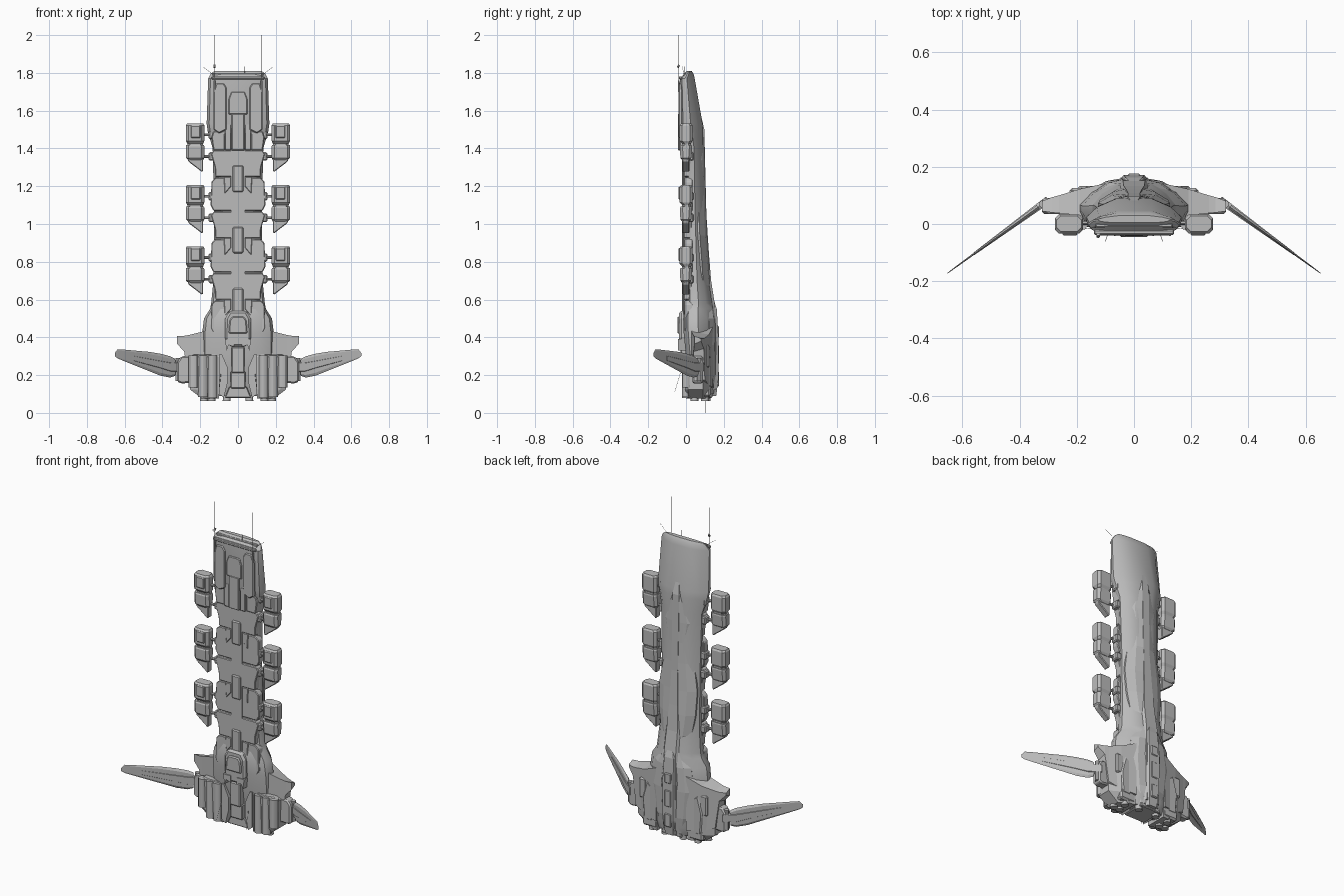
import bpy, bmesh, math
from mathutils import Vector

cube = bpy.data.objects.get("Cube")
if cube:
    bpy.data.objects.remove(cube, do_unlink=True)

grey = bpy.data.materials.new("hull grey")
grey.use_nodes = True
grey.diffuse_color = (0.5, 0.5, 0.5, 1)
grey.node_tree.nodes["Principled BSDF"].inputs["Base Color"].default_value = (0.5, 0.5, 0.5, 1)


def finish(name, bm, mirror=False, bevel=0.0, smooth=False):
    """Turn a bmesh into an object, optionally mirrored across x and bevelled."""
    bmesh.ops.recalc_face_normals(bm, faces=bm.faces)
    mesh = bpy.data.meshes.new(name)
    bm.to_mesh(mesh)
    bm.free()
    ob = bpy.data.objects.new(name, mesh)
    bpy.context.collection.objects.link(ob)
    mesh.materials.append(grey)
    if bevel:
        mod = ob.modifiers.new("bevel", 'BEVEL')
        mod.width, mod.segments, mod.limit_method = bevel, 1, 'ANGLE'
    if mirror:
        mod = ob.modifiers.new("mirror", 'MIRROR')
        mod.use_mirror_merge = False
    if smooth:
        bpy.ops.object.select_all(action='DESELECT')
        ob.select_set(True)
        bpy.context.view_layer.objects.active = ob
        bpy.ops.object.shade_smooth_by_angle(angle=math.radians(30))
    return ob


def loft(name, rings, **kw):
    """Skin a list of equal-length rings and cap both ends."""
    bm = bmesh.new()
    rows = [[bm.verts.new(p) for p in ring] for ring in rings]
    n = len(rows[0])
    for a, b in zip(rows, rows[1:]):
        for i in range(n):
            bm.faces.new((a[i], a[(i + 1) % n], b[(i + 1) % n], b[i]))
    bm.faces.new(rows[0])
    bm.faces.new(rows[-1])
    return finish(name, bm, **kw)


def plate(name, outline, y0, y1, **kw):
    """Extrude an (x, z) outline from y0 to y1."""
    return loft(name, [[(x, y, z) for x, z in outline] for y in (y0, y1)], **kw)


def box(name, x, y, z, **kw):
    """Box from (min, max) pairs."""
    return plate(name, [(x[0], z[0]), (x[1], z[0]), (x[1], z[1]), (x[0], z[1])], *y, **kw)


def rod(name, a, b, r, r2=None, sides=8, **kw):
    a, b = Vector(a), Vector(b)
    d = (b - a).normalized()
    u = d.orthogonal().normalized()
    v = d.cross(u)
    ang = [2 * math.pi * (i + 0.5) / sides for i in range(sides)]
    return loft(name, [[p + (u * math.cos(t) + v * math.sin(t)) * q for t in ang]
                       for p, q in ((a, r), (b, r if r2 is None else r2))], **kw)


def section(z, w, f, b, profile):
    """Symmetric cross-section: half-width w, front y f, back y b."""
    half = [(x * w, f + t * (b - f), z) for x, t in profile]
    return half + [(-x, y, zz) for x, y, zz in reversed(half)]


# Main hull
HULL = [(0.62, 0), (0.92, 0.15), (1, 0.35), (1, 0.48), (0.78, 0.76), (0.38, 1)]
rows = [(1.81, .125, .005, .03), (1.795, .145, -.01, .04), (1.77, .158, -.033, .046),
        (1.53, .166, -.034, .088), (1.49, .16, -.024, .09), (1.40, .134, -.002, .091),
        (1.05, .126, .002, .098), (0.70, .130, .002, .120), (0.58, .142, 0, .138),
        (0.55, .148, -.008, .142), (0.50, .18, -.015, .148), (0.42, .19, -.012, .15),
        (0.30, .19, .0, .15), (0.14, .17, .02, .146), (0.09, .13, .04, .135)]
loft("hull", [section(*r, HULL) for r in rows], smooth=True)

# Spine ridge along the back
RIDGE = [(1, 0), (0.85, 0.55), (0.55, 1)]
loft("spine", [section(*r, RIDGE) for r in [
    (1.60, .015, .04, .074), (1.50, .04, .05, .097), (1.05, .038, .06, .108),
    (0.85, .05, .07, .121), (0.70, .065, .08, .133), (0.58, .07, .09, .152),
    (0.40, .085, .1, .163), (0.12, .075, .09, .157)]])
loft("tail_spine", [section(*r, RIDGE) for r in [
    (.59, .03, .11, .15), (.55, .055, .11, .163), (.40, .065, .11, .172),
    (.18, .06, .11, .172), (.09, .045, .1, .16)]])
for z0, z1 in ((.14, .22), (.26, .36), (.40, .46)):
    box("tail_hatch", (-.022, .022), (.15, .176), (z0, z1), bevel=.005)

# Scalloped back armour either side of the spine
loft("flank_armour", [[(.02, y - .04, z), (.02, y, z), (w * .62, y - .012, z), (w, y - .04, z),
                       (w, y - .05, z)] for z, w, y in (
    (1.56, .03, .082), (1.46, .075, .098), (1.34, .11, .1), (1.22, .085, .103), (1.10, .1, .106),
    (.94, .125, .113), (.80, .12, .124), (.68, .1, .132), (.60, .05, .143))], mirror=True)
loft("tail_armour", [[(.04, y - .04, z), (.04, y, z), (w * .7, y - .01, z), (w, y - .035, z),
                      (w, y - .05, z)] for z, w, y in (
    (.60, .06, .14), (.50, .12, .155), (.36, .14, .16), (.20, .12, .158), (.10, .09, .146))], mirror=True)

# Bow: brow, side cheeks and front panels
box("bow_slot", (-.135, .135), (-.012, .002), (1.775, 1.80), bevel=.004)
box("bow_lip", (-.14, .14), (-.038, -.02), (1.765, 1.782), bevel=.004)
plate("bow_cheek", [(.06, 1.72), (.075, 1.745), (.115, 1.745), (.13, 1.70), (.13, 1.5), (.10, 1.48),
                    (.06, 1.5)], -.04, 0, mirror=True, bevel=.005)
plate("bow_center", [(-.05, 1.58), (-.05, 1.66), (-.035, 1.70), (.035, 1.70), (.05, 1.66), (.05, 1.58)],
      -.04, 0, bevel=.004)
box("bow_channel", (-.034, .034), (-.042, 0), (1.39, 1.585), bevel=.004)
box("bow_rail", (.036, .07), (-.034, 0), (1.39, 1.53), mirror=True, bevel=.004)
plate("bow_chin", [(.07, 1.39), (.07, 1.49), (.13, 1.49), (.14, 1.46), (.13, 1.39)], -.022, .03,
      mirror=True, bevel=.004)


def pod_ring(z, x0, x1, f, b, c=.014, tilt=0.0):
    """Rectangle with chamfered corners; tilt lowers its outer side."""
    pts = [(x0, f + c), (x0 + c, f), (x1 - c, f), (x1, f + c), (x1, b - c), (x1 - c, b), (x0 + c, b), (x0, b - c)]
    return [(x, y, z - tilt * (x - x0) / (x1 - x0)) for x, y in pts]


# Three repeating modules: front armour, keel box, pods
for i in range(3):
    dz = -.325 * i
    n = i + 1

    def sh(pts):
        return [(x, z + dz) for x, z in pts]

    plate(f"armour_lower_{n}", sh([(.03, 1.39), (.13, 1.39), (.142, 1.37), (.122, 1.30), (.12, 1.25),
                                   (.03, 1.25)]), -.012, .03, mirror=True, bevel=.004)
    plate(f"armour_upper_{n}", sh([(.03, 1.245), (.12, 1.245), (.14, 1.225), (.145, 1.10), (.13, 1.07),
                                   (.03, 1.07)]), -.008, .035, mirror=True, bevel=.004)
    box(f"keel_plate_{n}", (-.036, .036), (-.014, .03), (1.07 + dz, 1.40 + dz))
    box(f"keel_box_{n}", (-.028, .028), (-.022, .03), (1.17 + dz, 1.31 + dz), bevel=.006)
    plate(f"keel_step_{n}", sh([(.036, 1.20), (.036, 1.25), (.075, 1.25), (.07, 1.16)]), -.013, 0,
          mirror=True, bevel=.003)
    # Pod: chamfered head, recessed collar, body and slanted tail
    loft(f"pod_head_{n}", [pod_ring(z + dz, *r) for z, r in (
        (1.532, (.184, .27, -.026, .028)), (1.522, (.178, .276, -.034, .034)),
        (1.44, (.178, .276, -.034, .034)), (1.425, (.184, .268, -.02, .026)),
        (1.405, (.184, .268, -.02, .026)))], mirror=True)
    box(f"pod_hatch_{n}", (.198, .25), (-.041, -.03), (1.455 + dz, 1.522 + dz), mirror=True, bevel=.005)
    loft(f"pod_body_{n}", [pod_ring(z + dz, *r) for z, r in (
        (1.418, (.18, .275, -.028, .03)), (1.41, (.178, .275, -.032, .032)),
        (1.35, (.178, .275, -.03, .028)), (1.338, (.184, .262, -.02, .02)))], mirror=True)
    plate(f"pod_tail_{n}", sh([(.184, 1.35), (.268, 1.35), (.262, 1.33), (.19, 1.275), (.184, 1.285)]),
          -.02, .018, mirror=True, bevel=.004)
    for z in (1.472, 1.358):
        rod(f"pod_strut_{n}", (.11, .005, z + dz), (.185, .005, z + dz), .008, mirror=True)
        box(f"strut_base_{n}", (.10, .155), (-.006, .04), (z - .022 + dz, z + .022 + dz),
            mirror=True, bevel=.006)

# Stern front: raised neck cowl and its hood
plate("neck_cowl", [(-.07, .39), (-.068, .50), (-.045, .54), (.045, .54), (.068, .50), (.07, .39),
                    (.04, .35), (-.04, .35)], -.036, .03, bevel=.012)
plate("neck_hood", [(-.05, .42), (-.045, .49), (-.03, .51), (.03, .51), (.045, .49), (.05, .42)],
      -.046, 0, bevel=.006)
plate("neck_claw", [(.02, .39), (.07, .39), (.06, .33), (.05, .36), (.02, .35)], -.042, .02, mirror=True)

# Stern channel between the engine blocks
plate("channel_wall", [(.055, .24), (.085, .31), (.10, .31), (.10, .10), (.075, .08), (.055, .16)],
      -.012, .06, mirror=True)
box("channel_keel", (-.034, .034), (-.03, .05), (.21, .35), bevel=.006)
box("channel_block", (-.04, .04), (-.018, .05), (.13, .22), bevel=.005)
plate("stern_vent", [(-.07, .08), (-.045, .14), (.045, .14), (.07, .08)], .0, .14, bevel=.004)

# Engine blocks, housings and nozzles
loft("engine_block", [[(.10, .0, z), (.14, f, z), (w - .03, f, z), (w, .01, z), (w, .09, z),
                       (w - .06, .125, z), (.10, .13, z)] for z, w, f in (
    (.075, .19, .01), (.125, .255, -.005), (.295, .26, -.01), (.31, .23, .0))], mirror=True)
for x, z0 in ((.135, .08), (.185, .085), (.235, .135)):
    rod("engine_housing", (x, .005, z0), (x, .005, .305), .026, sides=12, mirror=True, smooth=True)
for x, y in ((.14, .045), (.18, .045), (.15, .1), (.06, .11)):
    rod("nozzle", (x, y, .12), (x, y, .064), .017, .021, sides=12, mirror=True, smooth=True)
box("stern_skirt", (.10, .20), (.06, .13), (.085, .15), mirror=True, bevel=.01)

# Shoulders sweeping out to the wing roots
loft("shoulder", [[(x, yf, z0), (x, yf, z1), (x, yb, z1 - .015), (x, yb, z0 + .015)]
                  for x, z0, z1, yf, yb in ((.10, .12, .47, .02, .142), (.19, .13, .43, .03, .122),
                                            (.262, .16, .412, .038, .1), (.285, .325, .408, .04, .094),
                                            (.322, .365, .408, .045, .08))], mirror=True)
box("shoulder_block", (.175, .225), (.08, .125), (.24, .36), mirror=True, bevel=.008)
plate("shoulder_pad", [(.13, .12), (.13, .33), (.17, .36), (.2, .25), (.19, .12)], .10, .132,
      mirror=True, bevel=.01)
plate("wing_root", [(.25, .16), (.25, .30), (.30, .30), (.322, .27), (.322, .165), (.30, .155)],
      .035, .09, mirror=True, bevel=.008)


def wing(name, rows, **kw):
    """Flat-faced blade angled forward; rows are x, low z, high z, thickness."""
    rings = []
    for x, z0, z1, t in rows:
        y = .085 - .73 * (x - .30)
        e = .12 * (z1 - z0)
        dx, dy = .5 * t, .7 * t
        rings.append([(x, y, z0), (x + dx, y + dy, z0 + e), (x + dx, y + dy, z1 - e),
                      (x, y, z1), (x - dx, y - dy, z1 - e), (x - dx, y - dy, z0 + e)])
    loft(name, rings, mirror=True, **kw)


# Wings: blade, raised spar and hinge
wing("wing_blade", [(.335, .195, .287, .009), (.36, .187, .30, .009), (.41, .197, .313, .008),
                    (.47, .221, .323, .006), (.605, .275, .335, .003), (.637, .288, .337, .002),
                    (.652, .30, .318, .001)])
wing("wing_spar", [(.30, .215, .27, .015), (.36, .215, .27, .013), (.42, .235, .28, .0105),
                   (.56, .275, .305, .005)])
rod("wing_hinge", (.318, .07, .17), (.318, .07, .29), .014, mirror=True)

# Antennas and whiskers
rod("bow_antenna", (.125, -.04, 1.73), (.125, -.04, 2.0), .0012, sides=4, mirror=True)
rod("antenna_base", (.125, -.038, 1.70), (.125, -.038, 1.76), .005, mirror=True)
rod("antenna_node", (-.125, -.044, 1.828), (-.125, -.036, 1.842), .006)
rod("bow_whisker", (.13, -.01, 1.79), (.185, -.02, 1.832), .0008, sides=4, mirror=True)
rod("bow_pin", (.035, -.01, 1.78), (.035, -.01, 1.835), .0008, sides=4)
rod("stern_antenna", (-.18, .105, .12), (-.18, .105, 0), .0008, sides=4)
rod("stern_whisker", (.09, -.03, .21), (.10, -.06, .11), .0008, sides=4, mirror=True)
